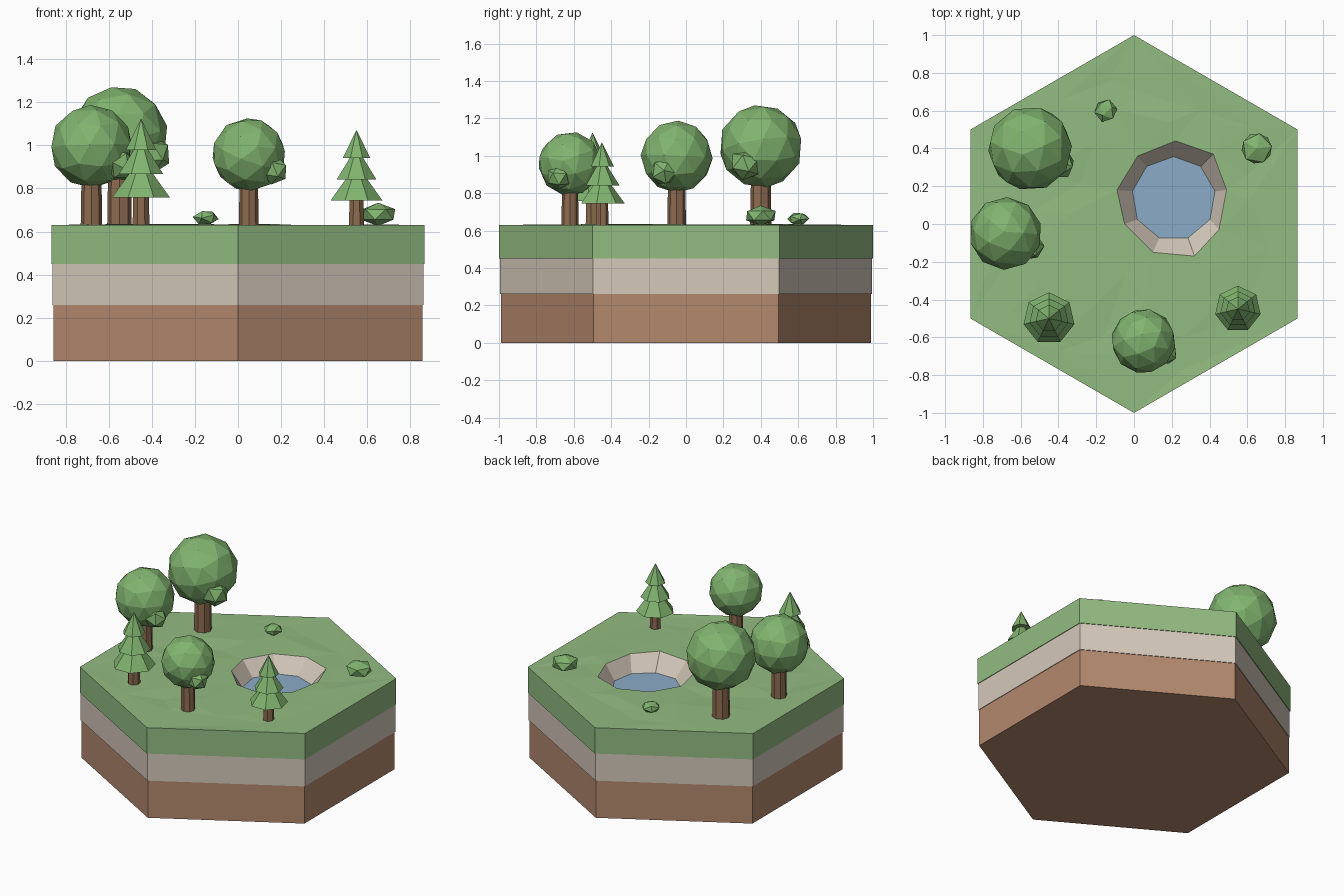
import bpy, bmesh, math, random
from mathutils import Vector, Matrix
from mathutils.geometry import delaunay_2d_cdt

if "Cube" in bpy.data.objects:
    bpy.data.objects.remove(bpy.data.objects["Cube"])

random.seed(4)


def material(name, rgb):
    m = bpy.data.materials.new(name)
    m.diffuse_color = (*rgb, 1)
    m.use_nodes = True
    m.node_tree.nodes["Principled BSDF"].inputs["Base Color"].default_value = m.diffuse_color
    return m


GRASS = material("grass", (0.29, 0.50, 0.22))
LEAF = material("leaf", (0.22, 0.46, 0.16))
STONE = material("stone", (0.66, 0.58, 0.49))
DIRT = material("dirt", (0.45, 0.25, 0.155))
BARK = material("bark", (0.27, 0.15, 0.08))
WATER = material("water", (0.26, 0.41, 0.57))
TOP = 0.63


def finish(name, bm, mat):
    mesh = bpy.data.meshes.new(name)
    bm.to_mesh(mesh)
    bm.free()
    mesh.materials.append(mat)
    bpy.context.collection.objects.link(bpy.data.objects.new(name, mesh))


def ring(n, r, z, c=(0, 0)):
    return [Vector((c[0] + r * math.cos(math.pi / 2 + i * math.tau / n),
                    c[1] + r * math.sin(math.pi / 2 + i * math.tau / n), z)) for i in range(n)]


def loft(bm, rings, bottom=True, top=True):
    vs = [[bm.verts.new(p) for p in r] for r in rings]
    n = len(vs[0])
    for a, b in zip(vs, vs[1:]):
        for i in range(n):
            j = (i + 1) % n
            bm.faces.new((a[i], a[j], b[j], b[i]))
    if bottom:
        bm.faces.new(vs[0][::-1])
    if top:
        bm.faces.new(vs[-1])


def prism(name, n, r0, r1, z0, z1, mat, c=(0, 0)):
    bm = bmesh.new()
    loft(bm, [ring(n, r0, z0, c), ring(n, r1, z1, c)])
    finish(name, bm, mat)


def blob(bm, sub, c, size):
    rot = Matrix.Rotation(random.uniform(0, 6), 4, 'Z') @ Matrix.Rotation(random.uniform(0, 0.6), 4, 'X')
    mat = Matrix.Translation(c) @ Matrix.Diagonal((*size, 1)) @ rot
    bmesh.ops.create_icosphere(bm, subdivisions=sub, radius=1, matrix=mat)


# Lower ground layers
prism("dirt_layer", 6, 0.99, 0.99, 0, 0.26, DIRT)
prism("stone_layer", 6, 0.995, 0.995, 0.26, 0.45, STONE)

# Grass layer: slightly uneven triangulated top with a pond opening
POND = Vector((0.21, 0.135))
rim = [Vector(p) for p in ((0.22, 0.44), (0.02, 0.36), (-0.09, 0.18), (-0.05, 0.0), (0.10, -0.15),
                           (0.32, -0.17), (0.45, -0.03), (0.49, 0.18), (0.42, 0.37))]
hexa = [p.xy for p in ring(6, 1, 0)]
extra = []
while len(extra) < 34:
    p = Vector((random.uniform(-0.75, 0.75), random.uniform(-0.85, 0.85)))
    inside = max(abs(p.x), abs(p.x) / 2 + abs(p.y) * 0.866) < 0.8
    if inside and (p - POND).length > 0.38 and all((p - q).length > 0.13 for q in extra):
        extra.append(p)
edges = [(i, (i + 1) % 6) for i in range(6)] + [(6 + i, 6 + (i + 1) % 9) for i in range(9)]
pts, _, tris, origin, _, _ = delaunay_2d_cdt(hexa + rim + extra, edges, [], 0, 1e-5)
bm = bmesh.new()
kinds = [min(o) for o in origin]
verts = [bm.verts.new((p.x, p.y, TOP + (random.uniform(-0.006, 0.006) if k >= 15 else 0)))
         for p, k in zip(pts, kinds)]
for t in tris:
    if not all(6 <= kinds[i] < 15 for i in t):
        bm.faces.new([verts[i] for i in t])
loft(bm, [ring(6, 1, 0.45), ring(6, 1, TOP)], top=False)
bmesh.ops.remove_doubles(bm, verts=bm.verts, dist=1e-4)
finish("grass_layer", bm, GRASS)

# Pond basin and water
bm = bmesh.new()
loft(bm, [[Vector((p.x, p.y, TOP)) for p in rim], ring(9, 0.222, 0.525, POND)], bottom=False, top=False)
finish("pond_wall", bm, STONE)
bm = bmesh.new()
bm.faces.new([bm.verts.new(p) for p in ring(9, 0.222, 0.525, POND)])
finish("pond_water", bm, WATER)

# Round trees: x, y, crown radius, crown height, trunk radius
for i, (x, y, r, z, t) in enumerate(((-0.55, 0.40, 0.225, 1.05, 0.057), (-0.68, -0.05, 0.193, 0.995, 0.05),
                                     (0.05, -0.62, 0.172, 0.957, 0.046)), 1):
    prism(f"tree_trunk_{i}", 8, t, t * 0.92, TOP - 0.005, z - r * 0.6, BARK, (x, y))
    bm = bmesh.new()
    blob(bm, 2, (x, y, z), (r, r, r))
    blob(bm, 1, (x + 0.68 * r, y - 0.36 * r, z - 0.42 * r), (0.39 * r,) * 3)
    finish(f"tree_crown_{i}", bm, LEAF)

# Pines: stacked seven-sided cones
for i, (x, y, h) in enumerate(((-0.45, -0.50, 0.492), (0.55, -0.45, 0.44)), 1):
    prism(f"pine_trunk_{i}", 7, 0.082 * h, 0.075 * h, TOP - 0.005, TOP + 0.3 * h, BARK, (x, y))
    for k, (z, r, tall) in enumerate(((0.26, 0.28, 0.38), (0.48, 0.215, 0.34), (0.71, 0.147, 0.29)), 1):
        prism(f"pine_{i}_tier_{k}", 7, r * h, 0.001, TOP + z * h, TOP + (z + tall) * h, LEAF, (x, y))

# Bushes
for i, (x, y, r, hz) in enumerate(((0.65, 0.40, 0.09, 0.054), (-0.15, 0.60, 0.062, 0.036)), 1):
    bm = bmesh.new()
    blob(bm, 1, (x, y, TOP + hz * 0.92), (r, r, hz))
    finish(f"bush_{i}", bm, LEAF)

# Make face directions consistent
for ob in bpy.data.objects:
    if ob.name.startswith("pond"):
        bm = bmesh.new()
        bm.from_mesh(ob.data)
        bm.normal_update()
        for f in bm.faces:
            out = Vector((POND.x, POND.y, 1)) - f.calc_center_median()
            if f.normal.dot(out) < 0:
                f.normal_flip()
        bm.to_mesh(ob.data)
        bm.free()
